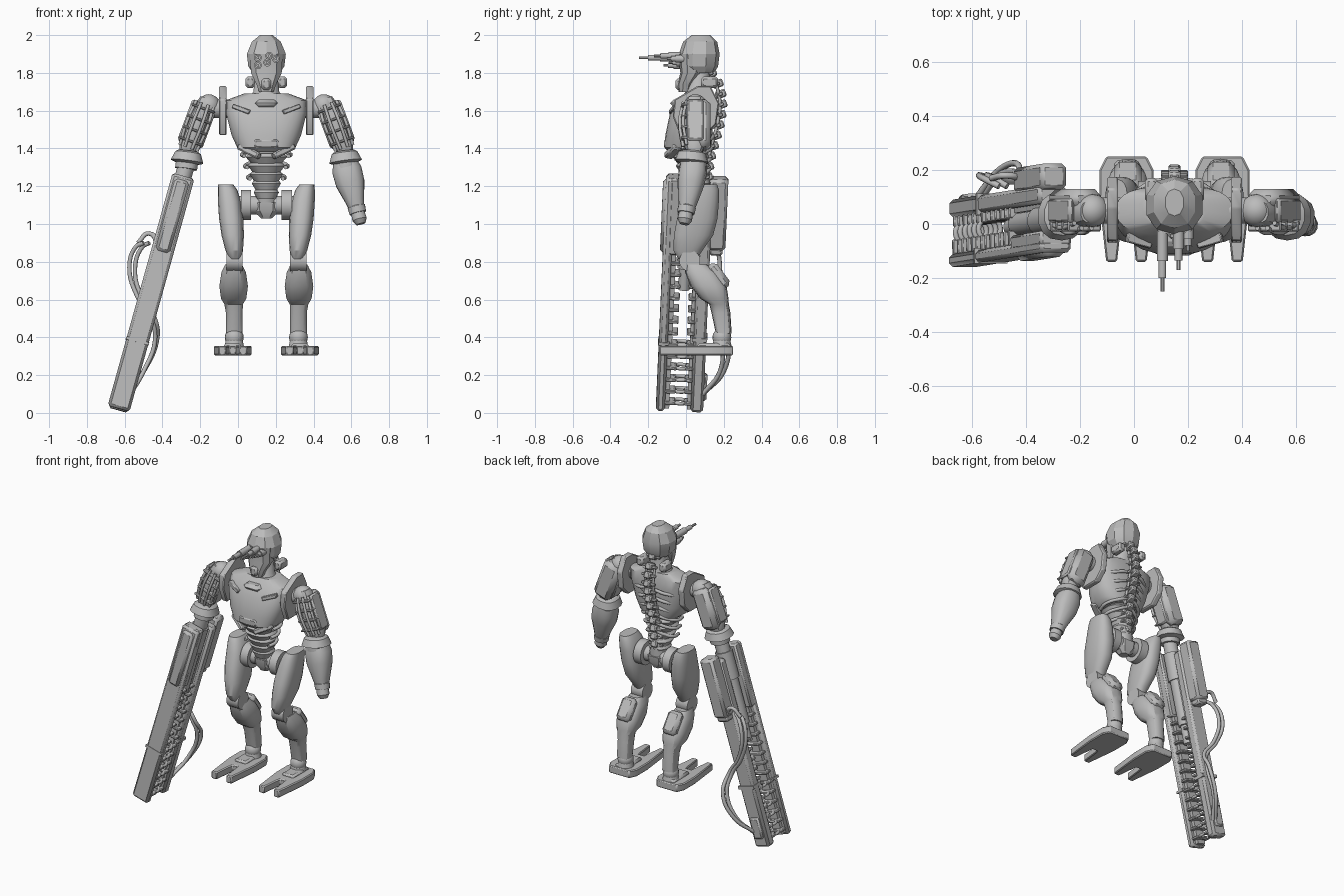
import bpy, bmesh, math
from mathutils import Vector, Matrix

C = 0.15  # centre line of the body
grey = bpy.data.materials.new("metal_grey")
grey.diffuse_color = (0.5, 0.5, 0.5, 1)


def finish(name, bm, M=None, angle=32, bevel=0):
    if M is not None:
        bm.transform(M)
    bmesh.ops.recalc_face_normals(bm, faces=bm.faces)
    me = bpy.data.meshes.new(name)
    bm.to_mesh(me)
    bm.free()
    ob = bpy.data.objects.new(name, me)
    bpy.context.collection.objects.link(ob)
    me.materials.append(grey)
    if bevel:
        b = ob.modifiers.new("bevel", 'BEVEL')
        b.width, b.segments = bevel, 1
    bpy.ops.object.select_all(action='DESELECT')
    ob.select_set(True)
    bpy.context.view_layer.objects.active = ob
    bpy.ops.object.shade_smooth_by_angle(angle=math.radians(angle))
    return ob


def loft(name, secs, n=20, p=2.0, M=None, angle=32):
    """Closed skin over sections (cx, cy, z, rx, ry) of superellipses."""
    bm = bmesh.new()
    rings = []
    for cx, cy, z, rx, ry in secs:
        ring = []
        for i in range(n):
            t = 2 * math.pi * (i + .5) / n
            c, s = math.cos(t), math.sin(t)
            ring.append(bm.verts.new((cx + rx * math.copysign(abs(c) ** (2 / p), c),
                                      cy + ry * math.copysign(abs(s) ** (2 / p), s), z)))
        rings.append(ring)
    for a, b in zip(rings, rings[1:]):
        for i in range(n):
            bm.faces.new((a[i], a[(i + 1) % n], b[(i + 1) % n], b[i]))
    bm.faces.new(rings[0])
    bm.faces.new(rings[-1])
    return finish(name, bm, M, angle)


def box(name, x, y, z, M=None, bevel=0.0):
    """Box from (min, max) ranges."""
    bm = bmesh.new()
    bmesh.ops.create_cube(bm, size=1)
    for v in bm.verts:
        v.co = [(r[0] + r[1]) / 2 + c * (r[1] - r[0]) for r, c in zip((x, y, z), v.co)]
    return finish(name, bm, M, 32, bevel)


def prism(name, pts, lo, hi, M):
    """Polygon in local xy extruded along local z."""
    bm = bmesh.new()
    f = bm.faces.new([bm.verts.new((a, b, lo)) for a, b in pts])
    g = bmesh.ops.extrude_face_region(bm, geom=[f])
    bmesh.ops.translate(bm, vec=(0, 0, hi - lo),
                        verts=[v for v in g["geom"] if isinstance(v, bmesh.types.BMVert)])
    return finish(name, bm, M, 32, 0.006)


def frame(a, b):
    """Origin at a, local z towards b, local y near the world y."""
    a, b = Vector(a), Vector(b)
    z = (b - a).normalized()
    y = Vector((0, 1, 0))
    if abs(z.y) > .9:
        y = Vector((0, 0, 1))
    y = (y - z * y.dot(z)).normalized()
    x = y.cross(z)
    return Matrix.Translation(a) @ Matrix((x, y, z)).transposed().to_4x4()


def rod(name, a, b, r, r2=None, n=16):
    h = (Vector(b) - Vector(a)).length
    r2 = r if r2 is None else r2
    return loft(name, [(0, 0, 0, r, r), (0, 0, h, r2, r2)], n, 2, frame(a, b))


def ball(name, c, r):
    bm = bmesh.new()
    bmesh.ops.create_uvsphere(bm, u_segments=16, v_segments=10, radius=r)
    return finish(name, bm, Matrix.Translation(c))


def tube(name, pts, r, M=None, cyclic=False):
    cu = bpy.data.curves.new(name, 'CURVE')
    cu.dimensions, cu.bevel_depth, cu.bevel_resolution = '3D', r, 2
    cu.resolution_u, cu.use_fill_caps = 6, True
    sp = cu.splines.new('BEZIER')
    sp.bezier_points.add(len(pts) - 1)
    for bp, p in zip(sp.bezier_points, pts):
        bp.co = (M @ Vector(p)) if M else p
        bp.handle_left_type = bp.handle_right_type = 'AUTO'
    sp.use_cyclic_u = cyclic
    ob = bpy.data.objects.new(name, cu)
    bpy.context.collection.objects.link(ob)
    cu.materials.append(grey)


# Head: faceted helmet, face mask, eye tubes, neck
loft("helmet", [(C, .075, 1.80, .075, .075), (C, .07, 1.835, .1, .1), (C, .07, 1.90, .108, .108),
                (C, .075, 1.965, .08, .09), (C, .08, 2.0, .035, .05)], 10, 2.2, None, 25)
loft("face_mask", [(C, -.005, 1.70, .04, .035), (C, 0, 1.74, .055, .045), (C, .03, 1.80, .085, .06),
                   (C, .03, 1.90, .09, .072)], 10, 2.3, None, 25)
box("mouth_filter", (C - .025, C + .025), (-.055, 0), (1.71, 1.77), None, .012)
loft("neck", [(C, .06, 1.66, .10, .085), (C, .06, 1.70, .07, .065), (C, .08, 1.83, .055, .055)], 16)
for i, (x, z, y) in enumerate([(.105, 1.88, -.25), (.165, 1.89, -.17), (.105, 1.84, -.12),
                               (.2, 1.875, -.1), (.155, 1.855, -.09)]):
    rod(f"eye_tube_{i}", (x, .02, z), (x, y * .55, z), .021, .021, 12)
    rod(f"eye_lens_{i}", (x, 0, z), (x, y * .8, z), .015, .015, 12)
    rod(f"eye_tip_{i}", (x, 0, z), (x, y, z), .008, .008, 8)
for s in (-1, 1):
    box("collar_plate", *[sorted(r) for r in ((C + s * .06, C + s * .11), (.08, .17), (1.72, 1.78))],
        None, .012)

# Torso: chest shell, abdomen plates, pelvis
loft("chest", [(C, .02, 1.38, .12, .11), (C, .01, 1.405, .155, .125), (C, .015, 1.47, .185, .125),
               (C, .03, 1.59, .215, .115), (C, .05, 1.655, .215, .09), (C, .06, 1.69, .12, .07)], 28, 2.7)
box("chest_plate", (C - .075, C + .075), (-.117, 0), (1.39, 1.46), None, .02)
box("chest_notch_panel", (C - .06, C + .06), (-.085, .05), (1.62, 1.66), None, .02)
for s in (-1, 1):
    M = frame((C + s * .085, -.07, 1.59), (C + s * .19, -.04, 1.63))
    box("chest_vent", (-.012, .012), (-.022, .02), (0, .1), M, .004)
    M = frame((C + s * .04, -.1, 1.36), (C + s * .16, -.04, 1.42))
    box("lower_chest_rib", (-.018, .018), (-.02, .03), (0, .13), M, .008)
for i in range(5):
    z, w = 1.345 - i * .047, .112 - i * .011
    cy = .03 + i * .008
    loft(f"abdomen_plate_{i}", [(C, cy, z - .025, w * .72, .075 - i * .005),
                                (C, cy, z + .01, w, .10 - i * .008),
                                (C, cy, z + .028, w * .85, .085 - i * .006)], 14, 2.4)
loft("waist_core", [(C, .08, 1.08, .06, .05), (C, .07, 1.2, .06, .06), (C, .04, 1.4, .09, .08)], 12)
loft("pelvis", [(C, .08, 1.03, .03, .03), (C, .08, 1.07, .075, .055), (C, .08, 1.115, .08, .06)], 8, 2.5)

# Spine and back ribs
path = [(.14, 1.80), (.175, 1.745), (.19, 1.69), (.195, 1.635), (.19, 1.58), (.18, 1.525),
        (.165, 1.47), (.15, 1.415), (.135, 1.36), (.125, 1.305), (.12, 1.25), (.115, 1.195)]
for i, (y, z) in enumerate(path):
    M = Matrix.Translation((C, y, z)) @ Matrix.Rotation(.35, 4, 'X')
    box(f"vertebra_{i}", (-.022, .022), (-.035, .022), (-.021, .021), M, .007)
    box(f"vertebra_wing_{i}", (-.05, .05), (-.02, .004), (-.009, .009), M, .004)
for s in (-1, 1):
    tube("spine_cable", [(C + s * .03, y - .015, z) for y, z in path[1::2]], .009)
    for i in range(6):
        z = 1.57 - i * .06
        w, y = .175 - i * .016, .155 - i * .008
        tube(f"back_rib_{i}", [(C + s * .02, y + .01, z + .02), (C + s * w * .6, y - .012, z),
                               (C + s * w, .06, z - .02), (C + s * w * .92, -.01, z - .03)], .011)

# Matching limbs on both sides
for s in (-1, 1):
    def X(d):
        return C + s * d
    # Shoulder: plate, axle, ball
    M = Matrix.Translation((X(.23), 0, 0)) @ Matrix(((0, 0, 1, 0), (1, 0, 0, 0), (0, 1, 0, 0), (0, 0, 0, 1)))
    prism("shoulder_plate", [(-.07, 1.57), (-.03, 1.47), (.1, 1.47), (.16, 1.53), (.175, 1.64),
                             (.13, 1.73), (.06, 1.73), (-.06, 1.66)], -.02, .02, M)
    rod("shoulder_axle", (X(.2), .05, 1.61), (X(.31), .05, 1.61), .05)
    ball("shoulder_ball", (X(.305), .05, 1.625), .062)
    # Upper arm: core, back shell, open rods at the front
    M = frame((X(.315), .045, 1.665), (X(.425), .045, 1.37))
    loft("upper_arm_core", [(0, 0, 0, .035, .04), (0, 0, .05, .05, .055), (0, 0, .27, .055, .055),
                            (0, 0, .31, .04, .04)], 12, 2.4, M)
    box("upper_arm_shell", (-.062, .062), (.01, .085), (.02, .285), M, .025)
    for k in (-1, 1):
        box("upper_arm_side_plate", (k * .058 - .012, k * .058 + .012), (-.04, .05), (.03, .26), M, .01)
        for j in range(2):
            tube("upper_arm_rod", [(k * (.02 + j * .028), -.06 + j * .018, .03),
                                   (k * (.024 + j * .032), -.078 + j * .018, .14),
                                   (k * (.02 + j * .028), -.06 + j * .018, .28)], .009, M)
    for j in range(4):
        box("upper_arm_clamp", (-.066, .066), (-.072, 0), (.05 + j * .062, .063 + j * .062), M, .005)
    # Elbow cuff
    M = frame((X(.41), .035, 1.405), (X(.425), .025, 1.29))
    loft("elbow_cuff", [(0, 0, .02, .055, .055), (0, 0, .03, .07, .075), (0, 0, .075, .088, .09),
                        (0, 0, .085, .06, .06), (0, 0, .115, .06, .06)], 14, 2.3, M)
    # Hip and thigh
    rod("hip_disc", (X(.08), .08, 1.10), (X(.135), .08, 1.10), .08, None, 24)
    rod("hip_axle", (X(.04), .08, 1.10), (X(.17), .08, 1.10), .05)
    loft("thigh", [(X(.165), .01, .815, .033, .05), (X(.17), .01, .86, .047, .078),
                   (X(.178), .04, .94, .06, .105), (X(.186), .06, 1.03, .065, .108),
                   (X(.195), .08, 1.12, .062, .095), (X(.205), .09, 1.18, .052, .085),
                   (X(.215), .095, 1.21, .04, .07)], 20, 2.5)
    # Knee, shin, ankle
    rod("knee_joint", (X(.125), .02, .805), (X(.212), .02, .805), .056, None, 20)
    loft("shin", [(X(.17), .20, .42, .045, .042), (X(.17), .185, .53, .045, .05),
                  (X(.173), .175, .575, .05, .052), (X(.173), .15, .605, .068, .075),
                  (X(.173), .12, .67, .077, .095), (X(.173), .08, .745, .066, .085),
                  (X(.173), .05, .785, .045, .06)], 14, 2.8)
    M = frame((X(.173), .10, .79), (X(.173), .22, .63))
    box("calf_plate", (-.05, .05), (-.01, .05), (.02, .17), M, .02)
    ball("ankle_ball", (X(.17), .19, .40), .05)
    rod("ankle_post", (X(.17), .19, .34), (X(.17), .19, .41), .055, .04)
    # Foot with two splayed toes
    M = Matrix.Translation((X(.178), 0, 0))
    prism("foot", [(-.075, .25), (.075, .25), (.1, .2), (.1, .08), (.075, -.14), (.035, -.14), (.018, .01),
                   (-.018, .01), (-.035, -.14), (-.075, -.14), (-.1, .08), (-.1, .2)], .305, .355, M)
    box("foot_instep", (-.045, .045), (.06, .235), (.34, .37), M, .012)

# Free forearm and closed hand
M = frame((.565, .045, 1.33), (.65, -.01, 1.0))
loft("forearm", [(0, 0, 0, .065, .065), (0, 0, .05, .08, .075), (0, 0, .12, .078, .072),
                 (0, 0, .22, .05, .052), (0, 0, .25, .043, .045)], 14, 2.5, M)
loft("wrist_ring", [(0, 0, .24, .04, .042), (0, 0, .25, .048, .048), (0, 0, .285, .046, .046)], 14, 2, M)
loft("hand_stub", [(0, 0, .27, .036, .036), (0, 0, .32, .04, .04), (0, 0, .345, .025, .025)], 12, 2, M)

# Long arm weapon: two rails with fins, rings, barrel, boxes and cables
G = frame((-.29, .02, 1.25), (-.635, -.035, .012))
L = 1.28
box("front_rail", (-.06, .06), (-.125, -.078), (0, L), G, .014)
box("front_rail_panel", (-.042, .042), (-.14, -.1), (.02, .42), G, .018)
box("front_rail_top", (-.06, .06), (-.1, -.045), (0, .42), G, .01)
box("front_rail_band", (-.063, .063), (-.128, -.07), (.90, .915), G)
box("back_rail", (-.055, .055), (.058, .125), (.04, L), G, .014)
box("back_rail_band", (-.06, .06), (.05, .13), (.87, .89), G)
box("back_box", (-.045, .055), (.11, .205), (.0, .39), G, .015)
box("back_box_cap", (-.035, .045), (.12, .19), (.38, .42), G, .01)
box("lower_cable_box", (-.035, .035), (.11, .14), (1.08, 1.22), G, .01)
rod("barrel", G @ Vector((0, 0, -.08)), G @ Vector((0, 0, .5)), .045)
rod("barrel_collar", G @ Vector((0, 0, .02)), G @ Vector((0, 0, .2)), .055)
rod("inner_barrel", G @ Vector((0, -.005, .5)), G @ Vector((0, -.005, .62)), .03)
for i in range(13):
    z = .46 + i * .064
    box(f"front_fin_{i}", (-.054, .054), (-.08, -.025), (z, z + .016), G, .004)
    box(f"back_fin_{i}", (-.05, .05), (.022, .062), (z, z + .016), G, .004)
    if i > 6:
        tube(f"coil_ring_{i}", [(.042 * math.cos(t), .042 * math.sin(t), z + .008)
                                for t in (0, math.pi / 2, math.pi, 1.5 * math.pi)], .01, G, True)
box("front_rail_core", (-.03, .03), (-.08, -.055), (.42, 1.27), G)
box("back_rail_core", (-.03, .03), (.04, .06), (.1, 1.27), G)
for k in (0, 1):
    tube(f"upper_cable_{k}", [(-.5 + k * .03, .14, .90), (-.54 + k * .035, .16, .88),
                              (-.575 + k * .03, .18, .77), (-.53 + k * .02, .17, .61),
                              (-.46 + k * .02, .16, .5), (-.44 + k * .01, .19 + k * .03, .38),
                              (-.50, .18 + k * .02, .22), (-.57 - k * .02, .09, .10)], .012)
    tube(f"box_cable_{k}", [(-.40 - k * .02, .16, .86), (-.47, .18, .95), (-.53, .17, .9)], .012)
